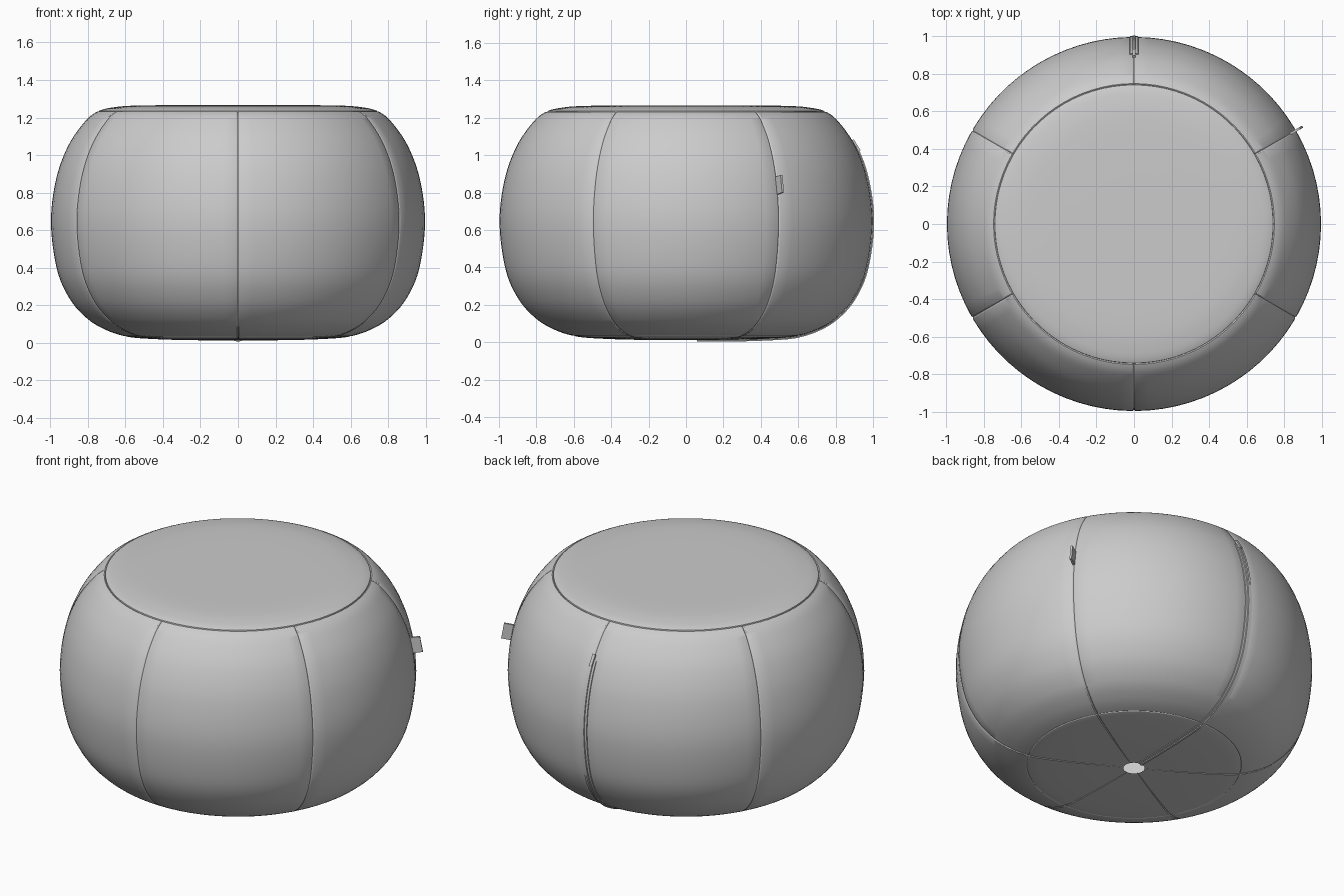
import bpy, bmesh
from math import sin, cos, pi, radians, exp, hypot
from mathutils import Vector, Matrix

if "Cube" in bpy.data.objects:
    bpy.data.objects.remove(bpy.data.objects["Cube"])

# Outer profile (radius, height) from bottom hole to top centre
PROFILE = [(0.06, 0.012), (0.3, 0.014), (0.5, 0.022), (0.6, 0.034), (0.7, 0.066),
           (0.8, 0.125), (0.895, 0.23), (0.965, 0.39), (0.997, 0.64), (0.97, 0.87),
           (0.905, 1.05), (0.815, 1.18), (0.745, 1.234), (0.66, 1.255), (0.54, 1.264),
           (0.3, 1.266), (0.02, 1.266)]
SEAMS = [radians(30 + 60 * i) for i in range(6)]
STEPS = 6


def smooth_path(pts, steps):
    """Catmull-Rom through the points"""
    p = [Vector(q) for q in pts]
    p = [2 * p[0] - p[1]] + p + [2 * p[-1] - p[-2]]
    out = []
    for i in range(1, len(p) - 2):
        a, b, c, d = p[i - 1:i + 3]
        for k in range(steps):
            t = k / steps
            out.append(0.5 * (2 * b + (c - a) * t + (2 * a - 5 * b + 4 * c - d) * t * t
                              + (3 * b - a - 3 * c + d) * t ** 3))
    return out + [p[-2]]


def normal(path, i):
    t = (path[min(i + 1, len(path) - 1)] - path[max(i - 1, 0)]).normalized()
    return Vector((t.y, -t.x))


def finish(name, bm, angle=40):
    bmesh.ops.recalc_face_normals(bm, faces=bm.faces)
    me = bpy.data.meshes.new(name)
    bm.to_mesh(me)
    bm.free()
    ob = bpy.data.objects.new(name, me)
    bpy.context.collection.objects.link(ob)
    bpy.ops.object.select_all(action='DESELECT')
    ob.select_set(True)
    bpy.context.view_layer.objects.active = ob
    bpy.ops.object.shade_smooth_by_angle(angle=radians(angle))
    return ob


def skin(bm, rows, closed):
    n = len(rows[0])
    for a, b in zip(rows, rows[1:]):
        for j in range(n if closed else n - 1):
            k = (j + 1) % n
            bm.faces.new((a[j], a[k], b[k], b[j]))


path = smooth_path(PROFILE, STEPS)
top_seam = 12 * STEPS
base_seam = 3 * STEPS

# Cushion body: six side panels with sunken seams, round top panel
offsets = [0, 0.004, 0.009] + [0.009 + (pi / 3 - 0.018) * i / 14 for i in range(1, 14)] \
    + [pi / 3 - 0.009, pi / 3 - 0.004]
angles = [s + o for s in SEAMS for o in offsets]

# Extra rows hugging the two ring seams
rings = []
for i, p in enumerate(path):
    if i in (top_seam, base_seam):
        depth = 0.006 if i == top_seam else 0.003
        rings += [(path[i].lerp(path[i - 1], 0.3), normal(path, i), 0),
                  (p, normal(path, i), depth),
                  (path[i].lerp(path[i + 1], 0.3), normal(path, i), 0)]
    else:
        rings.append((p, normal(path, i), 0))

bm = bmesh.new()
rows = []
top_r = path[top_seam].x
for p, n, groove in rings:
    on_top = p.y > 1.2 and p.x < top_r + 0.001
    row = []
    for a in angles:
        d = min((a - SEAMS[0]) % (pi / 3), (SEAMS[0] - a) % (pi / 3))
        dip = groove if on_top else max(groove, 0.006 * exp(-(d / 0.004) ** 2))
        q = p - n * dip
        row.append(bm.verts.new((q.x * cos(a), q.x * sin(a), q.y)))
    rows.append(row)
skin(bm, rows, True)
bm.faces.new(rows[-1])
finish("cushion_body", bm, 30)

# Zip along the back seam: tapes with a raised row of teeth
SECTION = [(-0.024, -0.006), (-0.022, 0.004), (-0.008, 0.004), (-0.006, 0.009),
           (0.006, 0.009), (0.008, 0.004), (0.022, 0.004), (0.024, -0.006)]
bm = bmesh.new()
rows = []
for i, p in enumerate(path[:10 * STEPS + 1]):
    n = normal(path, i)
    rows.append([bm.verts.new((u, p.x + n.x * h, p.y + n.y * h)) for u, h in SECTION])
skin(bm, rows, True)
bm.faces.new(rows[0])
bm.faces.new(rows[-1])
finish("zip", bm, 30)


def block(name, size, loc, rot):
    bm = bmesh.new()
    bmesh.ops.create_cube(bm, size=1, matrix=Matrix.LocRotScale(loc, rot, Vector(size)))
    return finish(name, bm)


# Zip pull at the upper end
i = 10 * STEPS
n = normal(path, i)
p = path[i] + n * 0.006
block("zip_pull", (0.018, 0.012, 0.07), Vector((0, p.x, p.y)),
      Matrix.Rotation(radians(32), 3, 'X').to_quaternion())

# Fabric side tag in the right rear seam
tag_rot = (Matrix.Rotation(SEAMS[0], 3, 'Z') @ Matrix.Rotation(radians(-10), 3, 'Y')).to_quaternion()
block("side_tag", (0.09, 0.012, 0.095),
      Vector((0.985 * cos(SEAMS[0]), 0.985 * sin(SEAMS[0]), 0.84)), tag_rot)
